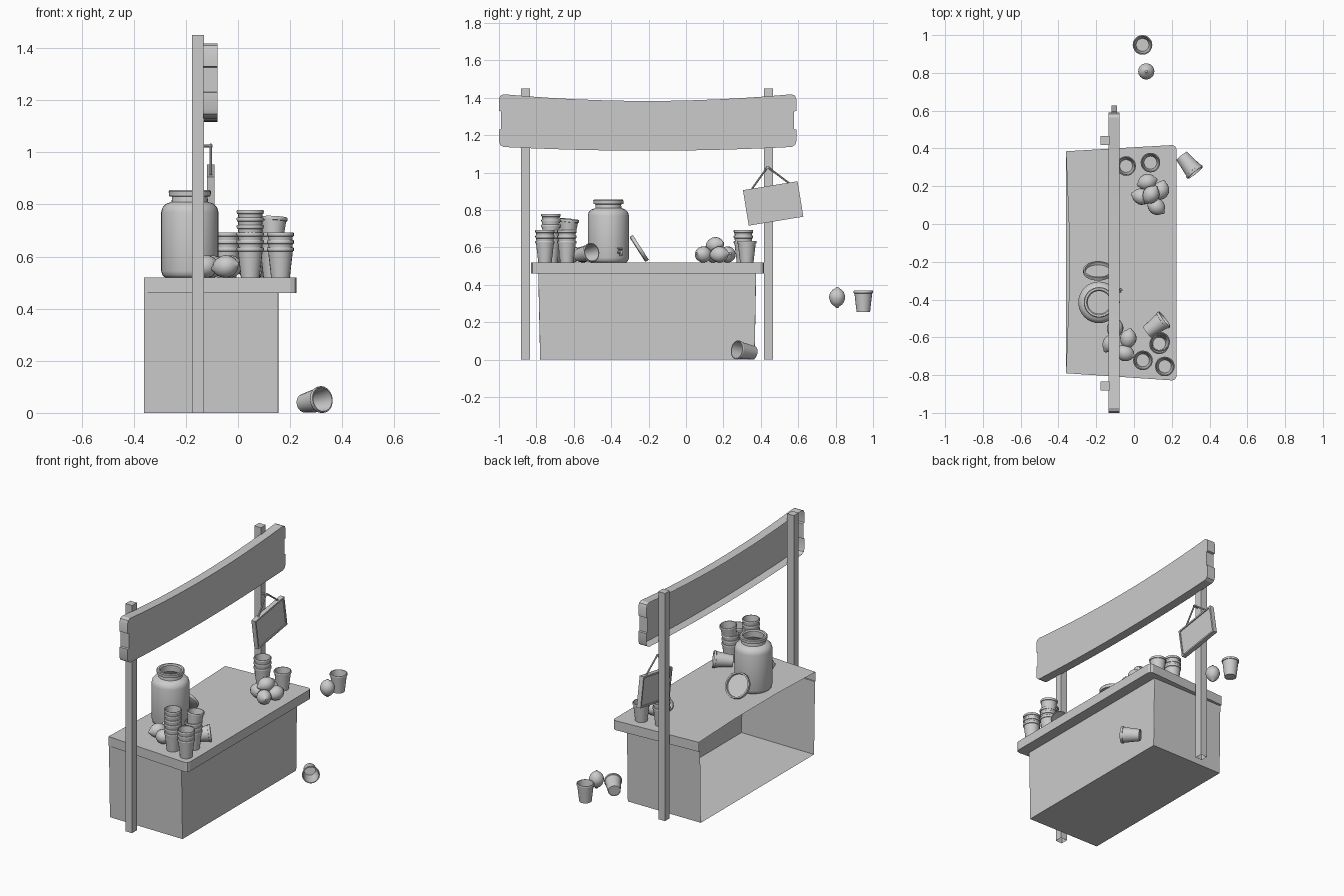
import bpy, bmesh, math
from mathutils import Vector, Matrix

if "Cube" in bpy.data.objects:
    bpy.data.objects.remove(bpy.data.objects["Cube"])

def finish(name, bm, smooth=None):
    bmesh.ops.recalc_face_normals(bm, faces=bm.faces[:])
    me = bpy.data.meshes.new(name)
    bm.to_mesh(me)
    bm.free()
    ob = bpy.data.objects.new(name, me)
    bpy.context.collection.objects.link(ob)
    if smooth:
        bpy.ops.object.select_all(action='DESELECT')
        ob.select_set(True)
        bpy.context.view_layer.objects.active = ob
        bpy.ops.object.shade_smooth_by_angle(angle=math.radians(smooth))
    return ob

def place(loc, axis=(0, 0, 1)):
    return Matrix.Translation(loc) @ Vector(axis).to_track_quat('Z', 'Y').to_matrix().to_4x4()

def lathe(name, profile, mat, seg=20):
    bm = bmesh.new()
    rings = []
    for r, z in profile:
        if r == 0:
            rings.append([bm.verts.new((0, 0, z))] * seg)
        else:
            rings.append([bm.verts.new((r * math.cos(2 * math.pi * i / seg),
                                        r * math.sin(2 * math.pi * i / seg), z)) for i in range(seg)])
    for a, b in zip(rings, rings[1:]):
        for i in range(seg):
            j = (i + 1) % seg
            bm.faces.new(list(dict.fromkeys((a[i], a[j], b[j], b[i]))))
    ob = finish(name, bm, 40)
    ob.matrix_world = mat
    return ob

def box(name, lo, hi, mat=None, open_bottom=False):
    lo, hi = Vector(lo), Vector(hi)
    bm = bmesh.new()
    bmesh.ops.create_cube(bm, size=1)
    for v in bm.verts:
        v.co = Vector(v.co[k] * (hi - lo)[k] + (lo + hi)[k] / 2 for k in range(3))
    ob = None
    bmesh.ops.recalc_face_normals(bm, faces=bm.faces[:])
    if open_bottom:
        bm.faces.ensure_lookup_table()
        low = [f for f in bm.faces if f.normal.z < -0.9]
        bmesh.ops.delete(bm, geom=low, context='FACES')
    ob = finish(name, bm)
    if mat:
        ob.matrix_world = mat
    return ob

def rod(name, a, b, r):
    a, b = Vector(a), Vector(b)
    h = (b - a).length
    return lathe(name, [(0, 0), (r, 0), (r, h), (0, h)], place(a, b - a), 8)

# Counter: one shell, open at the back, made of U-shaped loops
def u_loop(x0, x1, ya, yb, yc, yd, z, r):
    return [(x0, ya, z), (x1 - r, yb, z), (x1 - r * .3, yb - r * .3, z), (x1, yb - r, z),
            (x1, yc + r, z), (x1 - r * .3, yc + r * .3, z), (x1 - r, yc, z), (x0, yd, z)]

bm = bmesh.new()
loops = [[bm.verts.new(p) for p in u_loop(*args)] for args in (
    (-.36, .225, .385, .418, -.828, -.79, .52, .022),
    (-.36, .225, .385, .418, -.828, -.79, .46, .022),
    (-.36, .155, .372, .375, -.79, -.785, .46, .003),
    (-.36, .155, .365, .367, -.78, -.775, 0, .003))]
for a, b in zip(loops, loops[1:]):
    for i in range(7):
        bm.faces.new((a[i], a[i + 1], b[i + 1], b[i]))
bm.faces.new(loops[0] + [bm.verts.new((-.345, y, .52)) for y in (-.4, 0)])
bm.faces.new(loops[3])
finish("counter", bm)

# Posts
for side, y in (("left", -.857), ("right", .441)):
    box(side + "_post", (-.177, y - .024, 0), (-.13, y + .024, 1.45), open_bottom=True)

# Sagging banner board with notched ends, open behind
half = []
for i in range(13):
    half.append((.76 * (1 - i / 6), 1))
outline = [(.77, 1)] + half[1:-1] + [(-.77, 1), (-.788, .93), (-.795, .8), (-.795, .36),
           (-.783, .34), (-.783, -.33), (-.795, -.35), (-.795, -.8), (-.788, -.93), (-.77, -1)]
outline += [(-u, -1) for u, v in half[1:-1]] + [(.77, -1), (.788, -.93), (.795, -.8), (.795, -.35),
            (.783, -.33), (.783, .34), (.795, .36), (.795, .8), (.788, .93)]
bm = bmesh.new()
def banner_point(x, u, v):
    s = (u / .795) ** 2
    top, low = 1.383 + .038 * s, 1.117 + .021 * s
    return bm.verts.new((x, -.205 + u, low + (top - low) * (v + 1) / 2))
front = [banner_point(-.078, u, v) for u, v in outline]
back = [banner_point(-.135, u, v) for u, v in outline]
bm.faces.new(front)
for i in range(len(front)):
    j = (i + 1) % len(front)
    bm.faces.new((front[i], front[j], back[j], back[i]))
finish("banner_board", bm, 25)

# Hanging sign: panel, frame, strings and peg
tilt = Matrix.Translation((-.105, .466, .835)) @ Matrix.Rotation(math.radians(9.3), 4, 'X')
w, h, t = .148, .096, .01
box("sign_panel", (-.008, -w + .005, -h + .005), (.008, w - .005, h - .005), tilt)
for s in (-1, 1):
    box("sign_frame_rail", (-.014, -w, s * h - (t if s > 0 else 0)), (.014, w, s * h + (t if s < 0 else 0)), tilt)
    box("sign_frame_stile", (-.014, s * w - (t if s > 0 else 0), -h), (.014, s * w + (t if s < 0 else 0), h), tilt)
apex = (-.105, .436, 1.03)
rod("sign_string", apex, (-.105, .352, .912), .005)
rod("sign_string", apex, (-.105, .552, .943), .005)
rod("sign_peg", (-.135, .436, 1.024), (-.097, .436, 1.024), .006)

# Drink jar with tap
jar = Vector((-.185, -.415, .52))
lathe("jar", [(0, 0), (.095, 0), (.105, .008), (.11, .025), (.11, .25), (.105, .268), (.092, .282),
              (.07, .29), (.068, .31), (.08, .312), (.081, .33), (.077, .335), (.066, .335), (.06, .328),
              (.06, .29), (.09, .26), (.09, .24), (0, .24)], place(jar), 32)
out = Vector((.86, .5, 0))
tap = jar + out * .105 + Vector((0, 0, .055))
rod("tap_pipe", tap, tap + out * .035, .009)
rod("tap_spout", tap + out * .03 + Vector((0, 0, .008)), tap + out * .03 - Vector((0, 0, .02)), .007)
rod("tap_handle", tap + out * .02 + Vector((.006, -.012, .02)), tap + out * .02 + Vector((-.006, .012, .02)), .005)

# Jar lid leaning on the jar
lathe("jar_lid", [(0, 0), (.074, 0), (.079, .004), (.079, .022), (.07, .022), (.068, .008), (0, .008)],
      place((-.19, -.26, .588), (0, .84, .54)), 28)

# Cups
CUP = [(0, .004), (.033, .004), (.034, 0), (.036, 0), (.0475, .1), (.051, .101), (.052, .106), (.052, .112),
       (.05, .115), (.046, .115), (.044, .1), (.034, .01), (0, .01)]
def cup(loc, axis=(0, 0, 1)):
    lathe("cup", CUP, place(loc, axis), 20)
def stack(x, y, n):
    for i in range(n):
        cup((x, y, .52 + i * .0287))
stack(.047, -.722, 6)
stack(.163, -.754, 3)
stack(.133, -.637, 3)
cup((.133, -.634, .637), (.05, .1, 1))
stack(-.042, .307, 3)
stack(.087, .325, 1)
cup((.045, .948, .254))
cup((.253, .36, .037), (.62, -.77, .13))
cup((.07, -.572, .558), (.8, .6, .13))

# Lemons: spindle bodies with nipple tips
LEMON = [(0, -.058), (.007, -.056), (.012, -.049), (.026, -.04), (.037, -.025), (.043, -.005), (.043, .008),
         (.037, .026), (.025, .04), (.012, .048), (.006, .055), (0, .056)]
for loc, axis in (
        ((.07, .222, .562), (1, .3, .1)), ((.04, .145, .562), (1, -.25, 0)),
        ((.143, .178, .562), (.3, 1, .1)), ((.118, .093, .562), (.7, -.6, .1)),
        ((.09, .155, .612), (.5, .8, .2)),
        ((-.1, -.552, .562), (.3, 1, 0)), ((-.122, -.632, .562), (.6, .8, .1)),
        ((-.03, -.607, .562), (.2, 1, .1)), ((-.048, -.683, .562), (1, -.35, .2)),
        ((.065, .808, .333), (0, 0, 1))):
    lathe("lemon", LEMON, place(loc, axis), 18)
